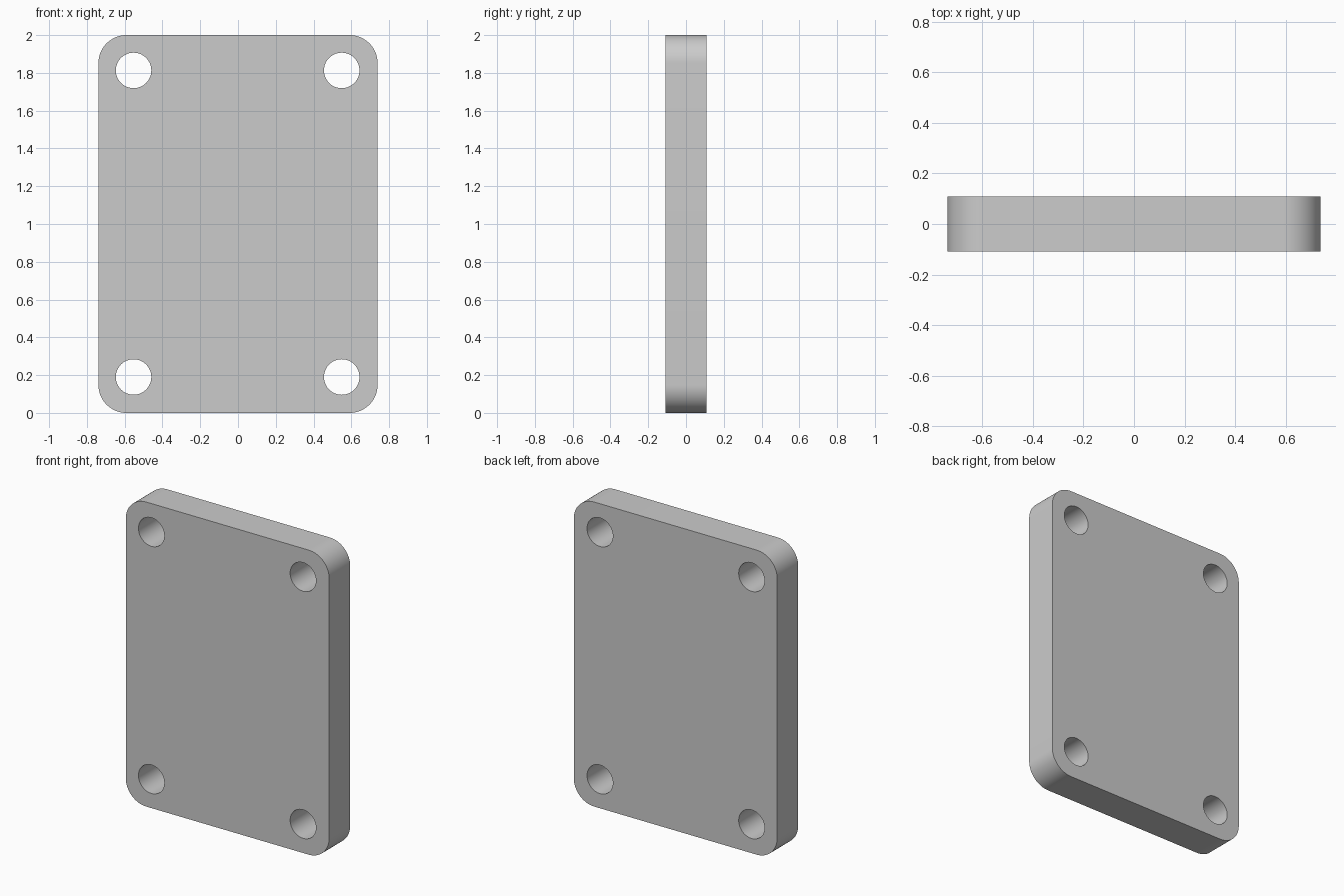
import bpy, bmesh
from math import sin, cos, pi, radians

if "Cube" in bpy.data.objects:
    bpy.data.objects.remove(bpy.data.objects["Cube"])

HALF_W, HEIGHT, HALF_T = 0.739, 2.0, 0.109
CORNER_R, HOLE_R = 0.148, 0.094


def arc(cx, cz, r, start, sweep, steps):
    return [(cx + r * cos(start + sweep * i / steps),
             cz + r * sin(start + sweep * i / steps)) for i in range(steps + 1)]


def add_loop(curve, points):
    spline = curve.splines.new('POLY')
    spline.points.add(len(points) - 1)
    for p, (x, z) in zip(spline.points, points):
        p.co = (x, z, 0, 1)
    spline.use_cyclic_u = True


curve = bpy.data.curves.new("plate_profile", 'CURVE')
curve.dimensions = '2D'
curve.fill_mode = 'BOTH'
curve.extrude = HALF_T

# Rounded outline
x, lo, hi = HALF_W - CORNER_R, CORNER_R, HEIGHT - CORNER_R
outline = []
for i, (cx, cz) in enumerate([(x, hi), (-x, hi), (-x, lo), (x, lo)]):
    outline += arc(cx, cz, CORNER_R, i * pi / 2, pi / 2, 16)
add_loop(curve, outline)

# Four screw holes
for cx in (-0.553, 0.549):
    for cz in (0.19, 1.813):
        add_loop(curve, arc(cx, cz, HOLE_R, 0, 2 * pi, 48)[:-1])

# Stand the plate upright and turn it into a clean solid
plate = bpy.data.objects.new("mounting_plate", curve)
bpy.context.collection.objects.link(plate)
plate.rotation_euler.x = radians(90)
bpy.context.view_layer.objects.active = plate
plate.select_set(True)
bpy.ops.object.convert(target='MESH')
plate = bpy.context.object
bm = bmesh.new()
bm.from_mesh(plate.data)
bmesh.ops.remove_doubles(bm, verts=bm.verts, dist=1e-4)
bmesh.ops.recalc_face_normals(bm, faces=bm.faces)
bm.to_mesh(plate.data)
bm.free()
bpy.ops.object.shade_smooth_by_angle(angle=radians(30))
